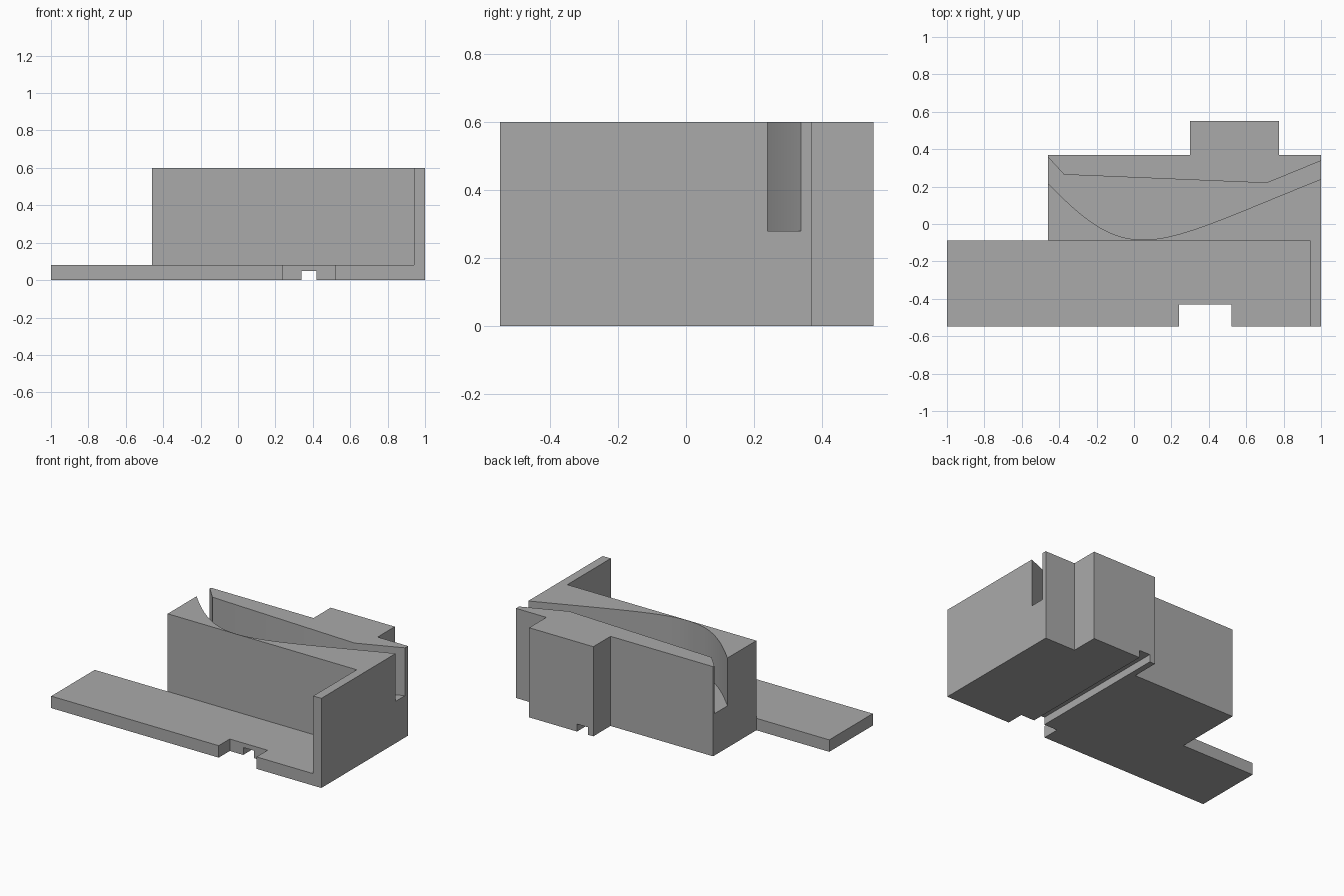
import bpy
import bmesh
from mathutils import Vector
from mathutils.geometry import interpolate_bezier

old = bpy.data.objects.get("Cube")
if old:
    bpy.data.objects.remove(old, do_unlink=True)

# Single matte grey
grey = bpy.data.materials.new("plain_grey")
grey.use_nodes = True
colour = (0.4, 0.4, 0.4, 1)
grey.diffuse_color = colour
grey.node_tree.nodes["Principled BSDF"].inputs["Base Color"].default_value = colour


def prism(name, outline, z0, z1):
    """Extrude a plan outline between two heights."""
    bm = bmesh.new()
    base = bm.faces.new([bm.verts.new((x, y, z0)) for x, y in outline])
    top = bmesh.ops.extrude_face_region(bm, geom=[base])["geom"]
    bmesh.ops.translate(bm, vec=(0, 0, z1 - z0),
                        verts=[v for v in top if isinstance(v, bmesh.types.BMVert)])
    bmesh.ops.recalc_face_normals(bm, faces=bm.faces)
    mesh = bpy.data.meshes.new(name)
    bm.to_mesh(mesh)
    bm.free()
    mesh.materials.append(grey)
    obj = bpy.data.objects.new(name, mesh)
    bpy.context.collection.objects.link(obj)
    return obj


def box(name, x0, x1, y0, y1, z0, z1):
    return prism(name, [(x0, y0), (x1, y0), (x1, y1), (x0, y1)], z0, z1)


def combine(target, tool, operation):
    """Apply a boolean and remove the tool."""
    mod = target.modifiers.new(operation, "BOOLEAN")
    mod.operation, mod.solver, mod.object = operation, "EXACT", tool
    tool.hide_render = True
    bpy.context.view_layer.update()
    result = target.evaluated_get(bpy.context.evaluated_depsgraph_get())
    mesh = bpy.data.meshes.new_from_object(result)
    target.modifiers.clear()
    target.data = mesh
    bpy.data.objects.remove(tool, do_unlink=True)


# Main block, base plate, end wall and rear boss joined as one solid
body = box("channel_block", -0.46, 1, -0.087, 0.37, 0, 0.6)
for part in (
    box("base_plate", -1, 1, -0.547, -0.087, 0, 0.08),
    box("end_wall", 0.94, 1, -0.547, -0.087, 0, 0.6),
    box("rear_boss", 0.3, 0.775, 0.33, 0.552, 0, 0.6),
):
    combine(body, part, "UNION")

# Channel: curved front side, three-part straight back side
left = [(-0.46, 0.219), (-0.25, 0), (-0.12, -0.084), (0.05, -0.084)]
right = [(0.05, -0.084), (0.25, -0.084), (0.5, 0.04), (1, 0.24)]
curve = []
for points in (left, right):
    a, ha, hb, b = [Vector((x, y, 0)) for x, y in points]
    curve += [(p.x, p.y) for p in interpolate_bezier(a, ha, hb, b, 24)][len(curve) > 0:]
back = [(1.1, 0.28), (1.1, 0.388), (1, 0.338), (0.71, 0.219),
        (-0.374, 0.264), (-0.46, 0.358), (-0.56, 0.467), (-0.56, 0.323)]
combine(body, prism("channel_cutter", curve + back, 0.28, 0.7), "DIFFERENCE")

# Front notch and the groove running along the underside
combine(body, box("notch_cutter", 0.24, 0.52, -0.7, -0.43, -0.1, 0.2), "DIFFERENCE")
combine(body, box("groove_cutter", 0.34, 0.42, -0.7, 0.7, -0.1, 0.05), "DIFFERENCE")

# Smooth only the curved channel side
bpy.ops.object.select_all(action="DESELECT")
body.select_set(True)
bpy.context.view_layer.objects.active = body
bpy.ops.object.shade_smooth_by_angle(angle=0.5)
